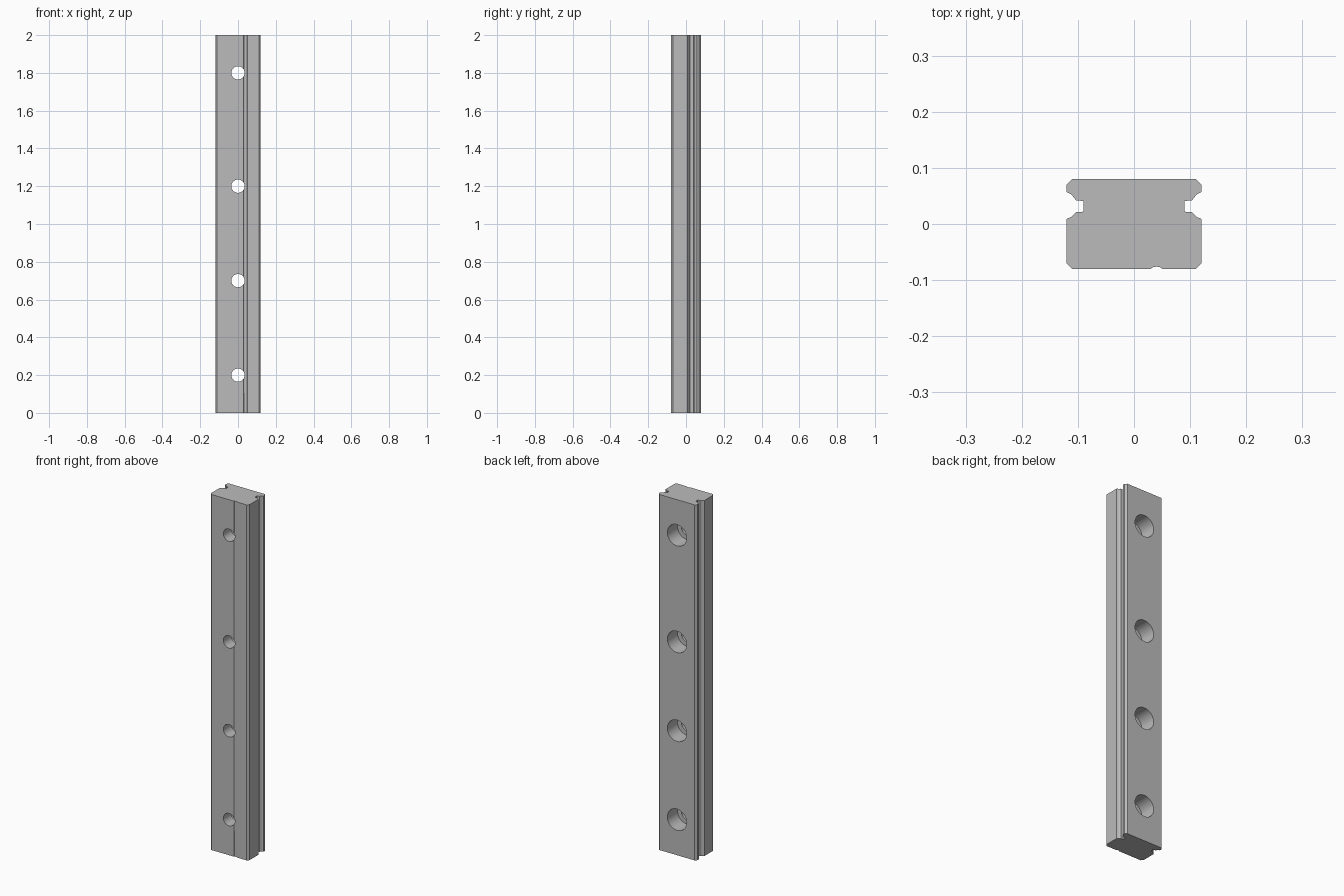
import bpy, bmesh, math

cube = bpy.data.objects.get("Cube")
if cube:
    bpy.data.objects.remove(cube, do_unlink=True)

LENGTH = 2.0
HOLE_HEIGHTS = (0.2, 0.7, 1.2, 1.8)

steel = bpy.data.materials.new("grey_steel")
steel.use_nodes = True
GREY = (0.5, 0.5, 0.5, 1)
steel.diffuse_color = GREY
steel.node_tree.nodes["Principled BSDF"].inputs["Base Color"].default_value = GREY


def make_object(name, bm):
    bmesh.ops.recalc_face_normals(bm, faces=bm.faces)
    mesh = bpy.data.meshes.new(name)
    bm.to_mesh(mesh)
    bm.free()
    mesh.materials.append(steel)
    obj = bpy.data.objects.new(name, mesh)
    bpy.context.collection.objects.link(obj)
    return obj


# Rail section: chamfered right side with a stepped side channel, mirrored
side = [(0.11, -0.08), (0.12, -0.07), (0.12, 0.009), (0.111, 0.013),
        (0.103, 0.021), (0.09, 0.022), (0.09, 0.041), (0.103, 0.042),
        (0.112, 0.053), (0.12, 0.057), (0.12, 0.07), (0.11, 0.08)]
# Shallow rounded marking groove in the front face
groove = [(0.04 - 0.01 * math.cos(math.pi * i / 6),
           -0.08 + 0.004 * math.sin(math.pi * i / 6)) for i in range(7)]
section = groove + side + [(-x, y) for x, y in reversed(side)]

bm = bmesh.new()
base = bm.faces.new([bm.verts.new((x, y, 0)) for x, y in section])
top = bmesh.ops.extrude_face_region(bm, geom=[base])["geom"]
bmesh.ops.translate(bm, vec=(0, 0, LENGTH),
                    verts=[v for v in top if isinstance(v, bmesh.types.BMVert)])
rail = make_object("guide_rail", bm)

# Stepped bolt holes: narrow at the front, wide counterbore from the back
SIDES = 40
steps = [(0.035, -0.1), (0.035, -0.01), (0.06, -0.01), (0.06, 0.1)]
bm = bmesh.new()
for z in HOLE_HEIGHTS:
    rings = []
    for radius, y in steps:
        angles = [math.tau * i / SIDES for i in range(SIDES)]
        rings.append([bm.verts.new((radius * math.cos(a), y, z + radius * math.sin(a)))
                      for a in angles])
    for lower, upper in zip(rings, rings[1:]):
        for i in range(SIDES):
            j = (i + 1) % SIDES
            bm.faces.new((lower[i], lower[j], upper[j], upper[i]))
    bm.faces.new(rings[0])
    bm.faces.new(rings[-1])
cutter = make_object("bolt_hole_cutter", bm)
cutter.hide_render = True

cut = rail.modifiers.new("bolt_holes", 'BOOLEAN')
cut.operation = 'DIFFERENCE'
cut.solver = 'EXACT'
cut.object = cutter

bpy.ops.object.select_all(action='DESELECT')
rail.select_set(True)
bpy.context.view_layer.objects.active = rail
bpy.ops.object.modifier_apply(modifier=cut.name)
bpy.data.objects.remove(cutter, do_unlink=True)

# Smooth hole walls, crisp rail edges
bpy.ops.object.shade_smooth_by_angle(angle=math.radians(20))
